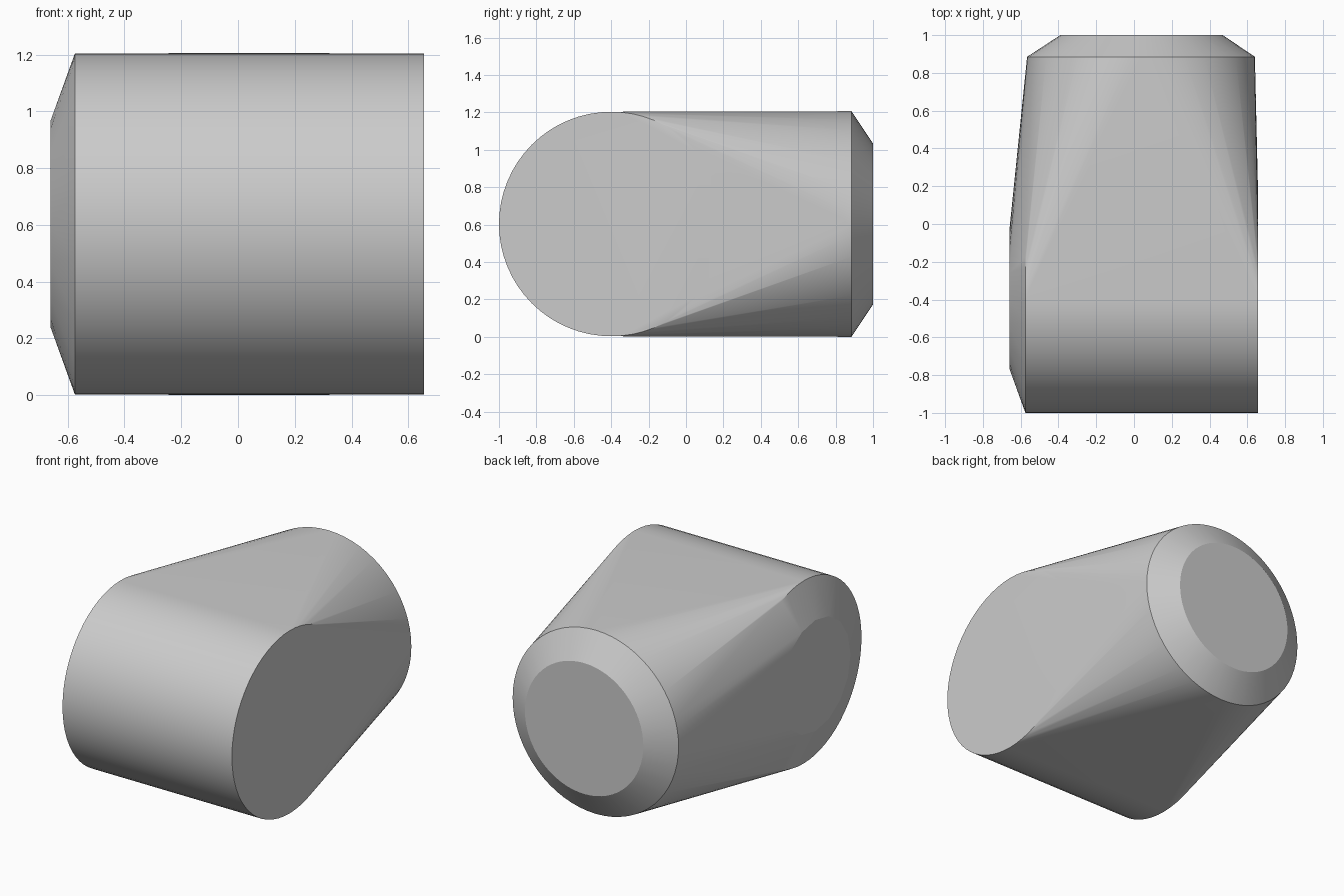
import bpy, bmesh, math

if "Cube" in bpy.data.objects:
    bpy.data.objects.remove(bpy.data.objects["Cube"])

ZC = 0.603  # height of both axes


def ring(bm, axis, pos, centre, radius, sides):
    """Add a circle of points facing along x or y."""
    for i in range(sides):
        a = 2 * math.pi * i / sides
        u, z = centre + radius * math.cos(a), ZC + radius * math.sin(a)
        bm.verts.new((pos, u, z) if axis == 'x' else (u, pos, z))


bm = bmesh.new()
# sideways barrel: right end, left shoulder, left tapered cap
ring(bm, 'x', 0.656, -0.4, 0.60, 64)
ring(bm, 'x', -0.575, -0.4, 0.60, 64)
ring(bm, 'x', -0.66, -0.4, 0.365, 16)
# rear outlet: shoulder and tapered cap
ring(bm, 'y', 0.885, 0.037, 0.603, 64)
ring(bm, 'y', 1.0, 0.04, 0.43, 64)

# wrap everything in one convex skin
res = bmesh.ops.convex_hull(bm, input=bm.verts[:])
unused = {g for g in res['geom_interior'] + res['geom_unused']
          if isinstance(g, bmesh.types.BMVert)}
bmesh.ops.delete(bm, geom=list(unused), context='VERTS')
bmesh.ops.dissolve_limit(bm, angle_limit=math.radians(0.3),
                         verts=bm.verts[:], edges=bm.edges[:])
bmesh.ops.recalc_face_normals(bm, faces=bm.faces[:])
low = min(v.co.z for v in bm.verts)
bmesh.ops.translate(bm, vec=(0, 0, -low), verts=bm.verts[:])

mesh = bpy.data.meshes.new("elbow_hull")
bm.to_mesh(mesh)
bm.free()
obj = bpy.data.objects.new("elbow_hull", mesh)
bpy.context.collection.objects.link(obj)
bpy.context.view_layer.objects.active = obj
obj.select_set(True)
bpy.ops.object.shade_smooth_by_angle(angle=math.radians(12))
